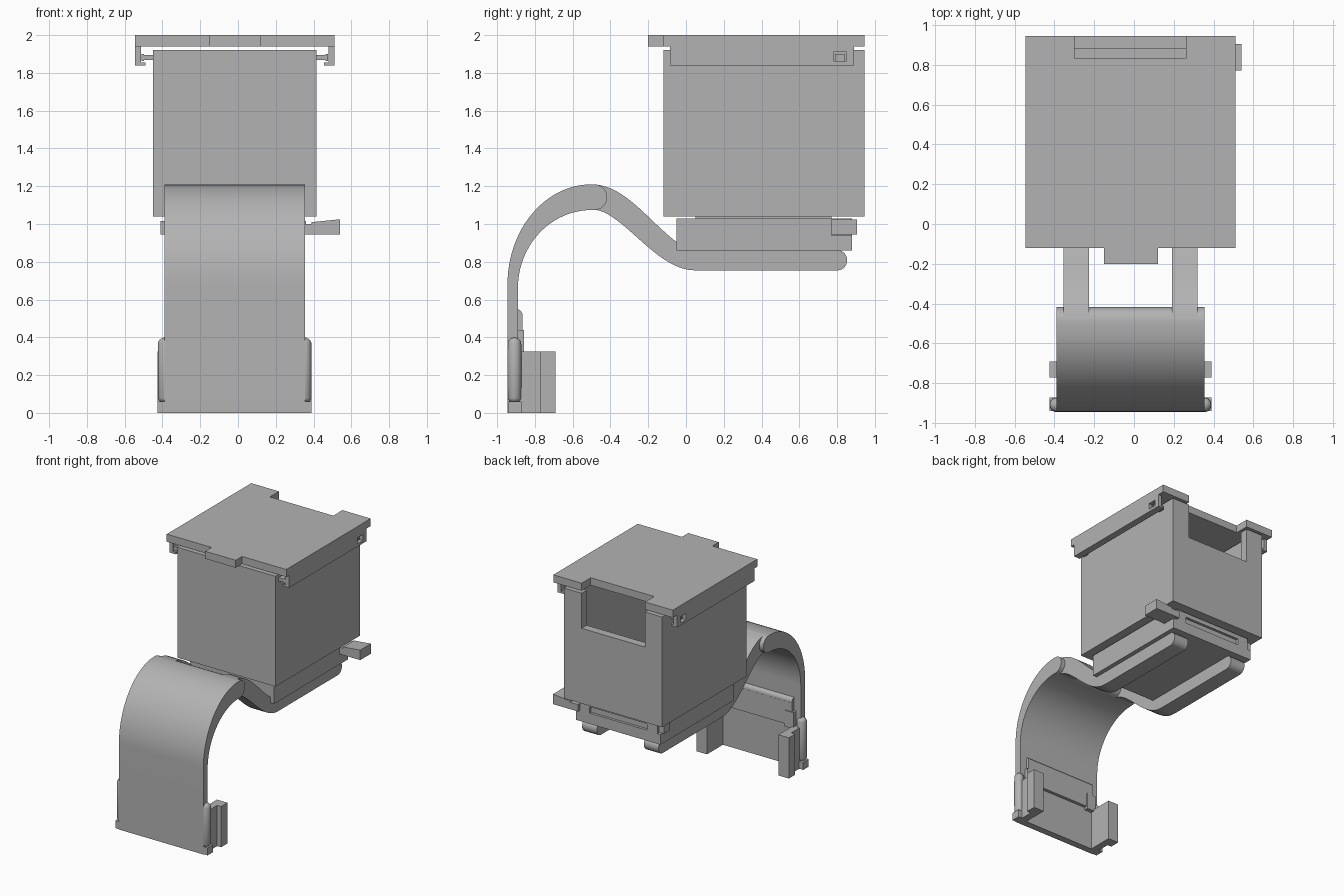
import bpy, bmesh, math
from mathutils import Vector

if "Cube" in bpy.data.objects:
    bpy.data.objects.remove(bpy.data.objects["Cube"])

CX = -0.0175  # plane of symmetry in x
grey = bpy.data.materials.new("plain_grey")
grey.diffuse_color = (0.45, 0.45, 0.45, 1)
grey.use_nodes = True
grey.node_tree.nodes["Principled BSDF"].inputs["Base Color"].default_value = grey.diffuse_color


def finish(name, bm, smooth=False):
    bmesh.ops.recalc_face_normals(bm, faces=bm.faces)
    me = bpy.data.meshes.new(name)
    bm.to_mesh(me)
    bm.free()
    me.materials.append(grey)
    ob = bpy.data.objects.new(name, me)
    bpy.context.collection.objects.link(ob)
    if smooth:
        bpy.ops.object.select_all(action='DESELECT')
        ob.select_set(True)
        bpy.context.view_layer.objects.active = ob
        bpy.ops.object.shade_smooth_by_angle(angle=math.radians(35))
    return ob


def prism(name, pts, axis, lo, hi, smooth=False):
    """Extrude a 2D profile along an axis (x: yz, y: xz, z: xy)."""
    place = {'x': lambda a, b: (lo, a, b), 'y': lambda a, b: (a, lo, b),
             'z': lambda a, b: (a, b, lo)}[axis]
    bm = bmesh.new()
    face = bm.faces.new([bm.verts.new(place(a, b)) for a, b in pts])
    ext = bmesh.ops.extrude_face_region(bm, geom=[face])
    step = Vector([(hi - lo) * (axis == k) for k in 'xyz'])
    bmesh.ops.translate(bm, vec=step, verts=[v for v in ext['geom'] if isinstance(v, bmesh.types.BMVert)])
    return finish(name, bm, smooth)


def box(name, x, y, z):
    return prism(name, [(x[0], y[0]), (x[1], y[0]), (x[1], y[1]), (x[0], y[1])], 'z', *z)


def cut(ob, x, y, z):
    cutter = box("cutter", x, y, z)
    cutter.hide_render = True
    mod = ob.modifiers.new("cut", 'BOOLEAN')
    mod.operation, mod.solver, mod.object = 'DIFFERENCE', 'EXACT', cutter
    bpy.context.view_layer.objects.active = ob
    bpy.ops.object.modifier_apply(modifier=mod.name)
    bpy.data.objects.remove(cutter)


def side(s, a, b):
    """Ordered x range at distances a..b from the symmetry plane, on side s."""
    return tuple(sorted((CX + s * a, CX + s * b)))


def arc(cy, cz, ry, rz, a0, a1, n):
    return [(cy + ry * math.cos(math.radians(a0 + (a1 - a0) * i / n)),
             cz + rz * math.sin(math.radians(a0 + (a1 - a0) * i / n))) for i in range(n + 1)]


# Open container with a window in its back wall
container = box("container", (-0.45, 0.415), (-0.12, 0.945), (1.04, 1.92))
cut(container, (-0.39, 0.355), (-0.06, 0.88), (1.10, 2.1))
cut(container, (-0.30, 0.26), (0.80, 1.1), (1.64, 2.1))

# Lid with a front tab and a back notch
prism("lid", [(-0.545, -0.12), (-0.15, -0.12), (-0.15, -0.20), (0.12, -0.20), (0.12, -0.12),
              (0.51, -0.12), (0.51, 0.945), (0.26, 0.945), (0.26, 0.83), (-0.30, 0.83),
              (-0.30, 0.945), (-0.545, 0.945)], 'z', 1.94, 2.0)

for s, tag in ((-1, "left"), (1, "right")):
    # Hooked lid rails and the pegs they hold
    hook = [(0.497, 1.94), (0.5275, 1.94), (0.5275, 1.84), (0.472, 1.84), (0.472, 1.855), (0.497, 1.855)]
    rail = prism("lid_rail_" + tag, [(CX + s * x, z) for x, z in hook], 'y', -0.085, 0.89)
    cut(rail, side(s, 0.49, 0.6), (0.78, 0.85), (1.862, 1.91))
    for y in (-0.08, 0.79):
        box("lid_peg_" + tag, side(s, 0.43, 0.485), (y, y + 0.05), (1.868, 1.895))
        box("lid_peg_head_" + tag, side(s, 0.48, 0.494), (y, y + 0.05), (1.862, 1.90))

# Neck and slotted base plate under the container
box("neck", (-0.34, 0.305), (0.05, 0.77), (1.02, 1.05))
plate = box("base_plate", (-0.39, 0.355), (-0.05, 0.88), (0.86, 1.03))
cut(plate, (-0.27, 0.235), (0.82, 1.0), (0.945, 0.995))
for s in (-1, 1):
    cut(plate, side(s, 0.345, 0.5), (0.77, 1.0), (0.94, 1.04))

# Locking lever passing through the plate
box("lever_bar", (-0.41, 0.36), (0.79, 0.86), (0.945, 1.015))
prism("lever_handle", [(0.32, 0.945), (0.54, 0.945), (0.54, 1.025), (0.39, 1.01), (0.39, 1.0), (0.32, 1.0)],
      'y', 0.77, 0.905)

# Wide curved band with a rounded top end
band = [(-0.945, 0)] + arc(-0.5, 0.68, 0.445, 0.53, 180, 90, 24)
band += arc(-0.485, 1.142, 0.068, 0.068, 90, -90, 12)
band += arc(-0.5, 0.66, 0.39, 0.414, 90, 180, 24) + [(-0.89, 0)]
prism("curved_band", band, 'x', -0.39, 0.355, True)

# S-shaped arms that carry the plate
upper, lower = [], []
for i in range(21):
    t = i / 20
    p = Vector((-0.49 + 0.54 * t, 1.142 - 0.334 * t * t * (3 - 2 * t)))
    n = Vector((0.334 * 6 * t * (1 - t), 0.54)).normalized() * (0.067 - 0.0135 * t)
    upper.append(tuple(p + n))
    lower.append(tuple(p - n))
arm = upper + arc(0.803, 0.808, 0.05, 0.0535, 90, -90, 12) + lower[::-1]
for s, tag in ((-1, "left"), (1, "right")):
    prism("arm_" + tag, arm, 'x', *side(s, 0.2075, 0.3375), smooth=True)

# Inner panel with a rounded rib on the back of the band
box("inner_panel", (-0.33, 0.295), (-0.90, -0.865), (0.33, 0.51))
rib = arc(-0.893, 0.515, 0.028, 0.033, 90, -90, 10)
prism("panel_rib", rib, 'x', -0.33, 0.295, True)

for s, tag in ((-1, "left"), (1, "right")):
    # Bracket posts with outer flanges
    prism("bracket_" + tag, [(CX + s * x, y) for x, y in
          ((0.315, -0.90), (0.3725, -0.90), (0.3725, -0.77), (0.4075, -0.77),
           (0.4075, -0.69), (0.315, -0.69))], 'z', 0, 0.325)
    box("bracket_foot_" + tag, side(s, 0.36, 0.4075), (-0.94, -0.87), (0, 0.06))
    box("panel_tab_" + tag, side(s, 0.25, 0.33), (-0.89, -0.858), (0.31, 0.44))
    # Rounded side grips
    bm = bmesh.new()
    bmesh.ops.create_uvsphere(bm, u_segments=20, v_segments=12, radius=0.037)
    for v in bm.verts:
        if abs(v.co.z) < 1e-5:
            continue
        v.co.z += math.copysign(0.137, v.co.z)
    bmesh.ops.translate(bm, vec=(CX + s * 0.37, -0.908, 0.225), verts=bm.verts)
    finish("side_grip_" + tag, bm, True)
